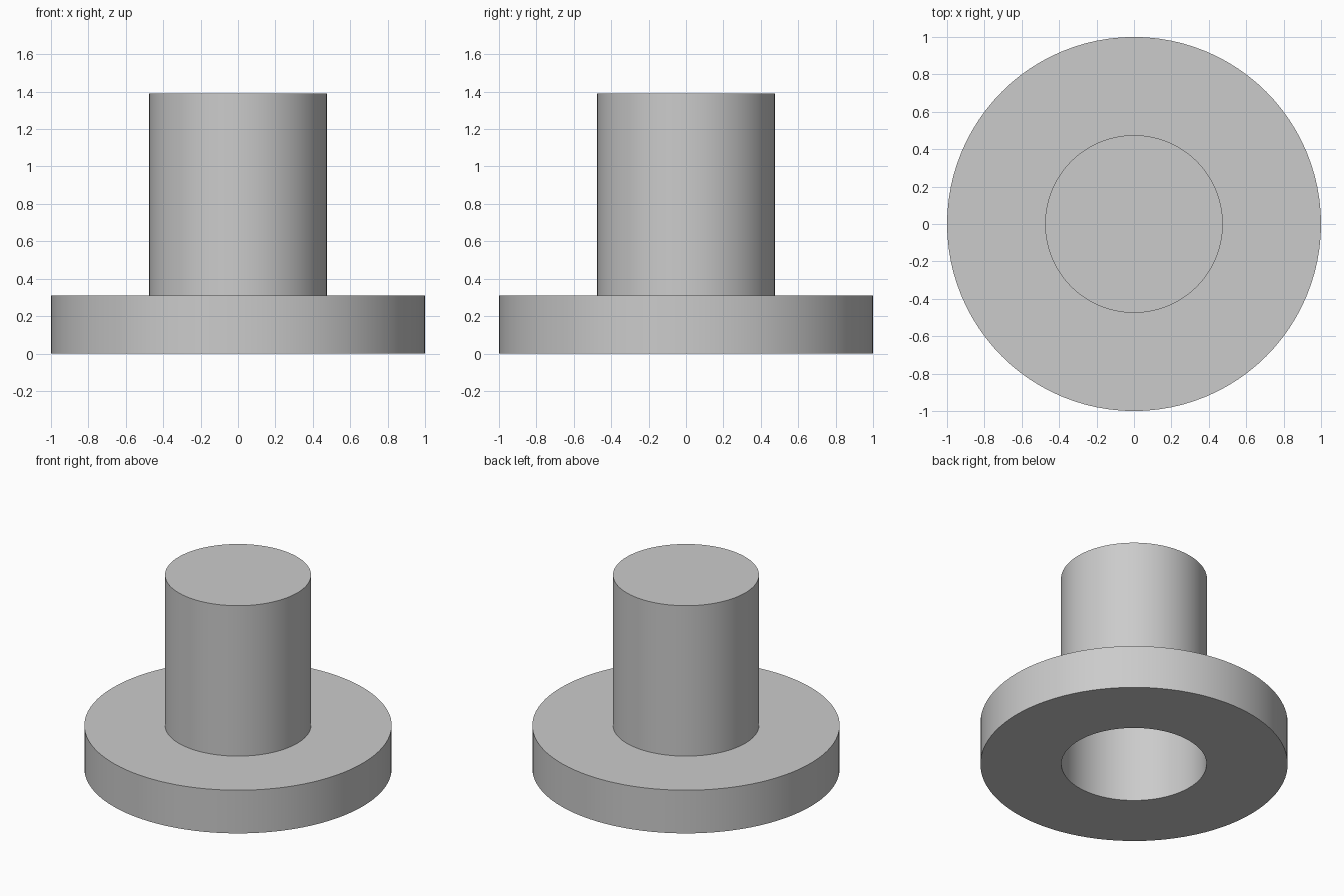
import bpy
import bmesh
import math

cube = bpy.data.objects.get("Cube")
if cube:
    bpy.data.objects.remove(cube, do_unlink=True)

FLANGE_R, STEM_R, BORE_R = 1.0, 0.475, 0.472
FLANGE_H, TOTAL_H = 0.31, 1.39
WALL = STEM_R - BORE_R
SEGMENTS = 96

grey = bpy.data.materials.new("plain grey")
grey.use_nodes = True
colour = (0.6, 0.6, 0.6, 1)
grey.diffuse_color = colour
grey.node_tree.nodes["Principled BSDF"].inputs["Base Color"].default_value = colour


def lathe(name, profile):
    """Spin a (radius, height) profile around the z axis."""
    bm = bmesh.new()
    verts = [bm.verts.new((r, 0, z)) for r, z in profile]
    edges = [bm.edges.new(pair) for pair in zip(verts, verts[1:])]
    bmesh.ops.spin(bm, geom=verts + edges, cent=(0, 0, 0), axis=(0, 0, 1),
                   angle=math.tau, steps=SEGMENTS, use_duplicate=False)
    bmesh.ops.remove_doubles(bm, verts=bm.verts, dist=0.0005)
    bmesh.ops.recalc_face_normals(bm, faces=bm.faces)
    mesh = bpy.data.meshes.new(name)
    bm.to_mesh(mesh)
    bm.free()
    mesh.materials.append(grey)
    obj = bpy.data.objects.new(name, mesh)
    bpy.context.collection.objects.link(obj)
    bpy.ops.object.select_all(action="DESELECT")
    obj.select_set(True)
    bpy.context.view_layer.objects.active = obj
    bpy.ops.object.shade_smooth_by_angle(angle=math.radians(30))
    return obj


# Round flange and capped hollow stem, open from below
lathe("flanged_sleeve", [
    (0, TOTAL_H), (STEM_R, TOTAL_H), (STEM_R, FLANGE_H),
    (FLANGE_R, FLANGE_H), (FLANGE_R, 0), (BORE_R, 0),
    (BORE_R, TOTAL_H - WALL), (0, TOTAL_H - WALL),
])
